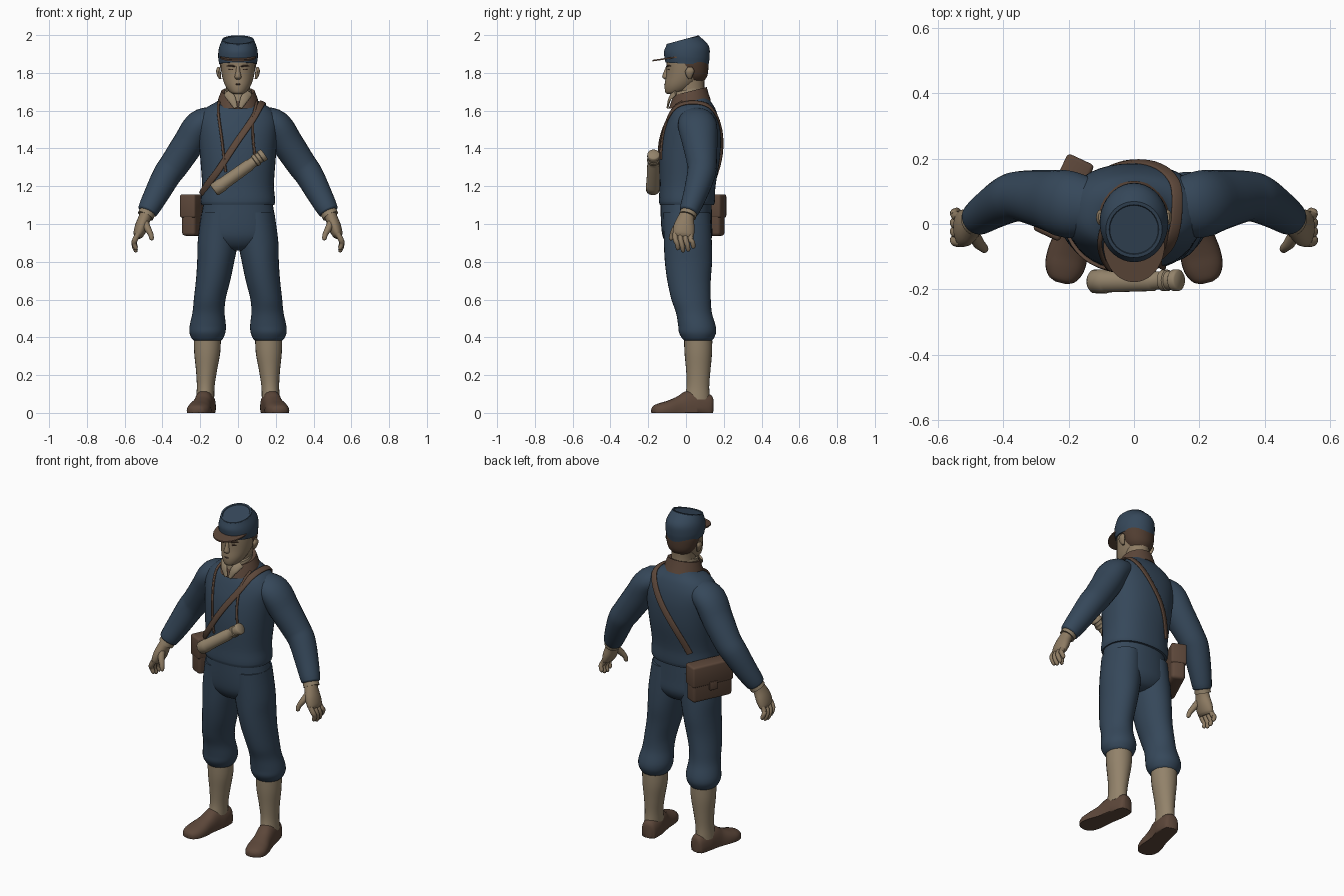
import bpy, bmesh, math
from mathutils import Vector, Matrix
from mathutils.bvhtree import BVHTree


def material(name, rgb):
    m = bpy.data.materials.new(name)
    m.diffuse_color = (*rgb, 1)
    return m


BLUE = material("blue cloth", (.036, .064, .102))
SKIN = material("skin", (.27, .20, .125))
BEIGE = material("beige cloth", (.29, .225, .145))
BROWN = material("brown leather", (.108, .063, .042))
HAIR = material("dark brown hair", (.08, .046, .03))


def finish(bm, name, mat, angle=50):
    bmesh.ops.recalc_face_normals(bm, faces=bm.faces[:])
    me = bpy.data.meshes.new(name)
    bm.to_mesh(me)
    bm.free()
    me.materials.append(mat)
    me.shade_smooth()
    me.set_sharp_from_angle(angle=math.radians(angle))
    ob = bpy.data.objects.new(name, me)
    bpy.context.collection.objects.link(ob)
    return ob


def smooth_path(pts, steps):
    """Chord-length Hermite interpolation of equal-length tuples."""
    P = [Vector(p) for p in pts]
    if steps == 1:
        return P
    T = [0.0]
    for a, b in zip(P, P[1:]):
        T.append(T[-1] + max((b - a).length, 1e-4))
    last = len(P) - 1
    M = []
    for i in range(len(P)):
        lo, hi = max(i - 1, 0), min(i + 1, last)
        M.append((P[hi] - P[lo]) / (T[hi] - T[lo]))
    out = []
    for i in range(last):
        h = T[i + 1] - T[i]
        for k in range(steps):
            t = k / steps
            out.append(P[i] * (2*t**3 - 3*t**2 + 1) + M[i] * (h * (t**3 - 2*t**2 + t))
                       + P[i + 1] * (3*t**2 - 2*t**3) + M[i + 1] * (h * (t**3 - t**2)))
    return out + [P[-1]]


def tube(name, pts, mat, ref=None, center=None, n=24, steps=4, power=2.0, floor=False):
    """Loft of elliptical rings (x, y, z, ra, rb[, slope]); horizontal rings
    unless ref (direction of ra) or center (ribbon wrapped round a point) is given."""
    P = smooth_path(pts, steps)
    bm = bmesh.new()
    rings = []
    for i, p in enumerate(P):
        c = Vector(p[:3])
        a, b = Vector((1, 0, 0)), Vector((0, 1, 0))
        if ref or center:
            t = (Vector(P[min(i + 1, len(P) - 1)][:3]) - Vector(P[max(i - 1, 0)][:3])).normalized()
            if center:
                a = t.cross(c - Vector(center)).normalized()
            else:
                r = Vector(ref)
                a = (r - t * r.dot(t)).normalized()
            b = t.cross(a)
        elif len(p) > 5:
            b = Vector((0, 1, p[5]))
        ring = []
        for k in range(n):
            w = 2 * math.pi * k / n
            u, v = (math.copysign(abs(f) ** (2 / power), f) for f in (math.cos(w), math.sin(w)))
            q = c + a * (p[3] * u) + b * (p[4] * v)
            if floor:
                q.z = max(q.z, 0)
            ring.append(bm.verts.new(q))
        rings.append(ring)
    for r0, r1 in zip(rings, rings[1:]):
        for k in range(n):
            j = (k + 1) % n
            bm.faces.new((r0[k], r0[j], r1[j], r1[k]))
    bm.faces.new(rings[0])
    bm.faces.new(rings[-1])
    return finish(bm, name, mat)


def flip(pts, s):
    return [(p[0] * s, *p[1:]) for p in pts]


def box(name, size, offset, bevel, mat, frame):
    bm = bmesh.new()
    bmesh.ops.create_cube(bm, size=1, matrix=Matrix.Translation(offset) @ Matrix.Diagonal((*size, 1)))
    bmesh.ops.bevel(bm, geom=bm.edges[:], offset=bevel, segments=3, profile=.5, affect='EDGES')
    bm.transform(frame)
    return finish(bm, name, mat, 35)


# Jacket body
jacket = [tube("jacket", [
    (0, .005, 1.10, .192, .143), (0, .005, 1.12, .197, .148), (0, .008, 1.2, .19, .148),
    (0, .02, 1.35, .2, .16), (0, .03, 1.47, .21, .155), (0, .037, 1.55, .212, .138),
    (0, .04, 1.61, .175, .115), (0, .045, 1.65, .11, .085), (0, .04, 1.68, .08, .07)],
    BLUE, n=40, power=2.3)]

# Trouser seat
tube("trouser_seat", [(0, 0, 1.13, .18, .135), (0, .003, 1.0, .2, .135), (0, .008, .93, .2, .13),
                      (0, .01, .88, .13, .1), (0, .01, .86, .05, .06)], BLUE, n=32, power=2.2)

for s, side in ((1, "left"), (-1, "right")):
    # Sleeve
    jacket.append(tube(side + "_sleeve", flip([
        (.12, .05, 1.56, .085, .065), (.2, .06, 1.525, .103, .08), (.26, .073, 1.43, .093, .083),
        (.34, .085, 1.31, .078, .078), (.375, .08, 1.262, .075, .075), (.43, .05, 1.16, .064, .066),
        (.478, .017, 1.07, .052, .054), (.482, .014, 1.062, .045, .046)], s), BLUE, ref=(0, 1, 0)))
    # Shirt cuff, hand, fingers and thumb
    tube(side + "_shirt_cuff", flip([(.475, .018, 1.07, .044, .044), (.49, .008, 1.042, .046, .044)], s),
         BEIGE, ref=(0, 1, 0), steps=1)
    tube(side + "_hand", flip([
        (.478, .015, 1.07, .036, .034), (.495, 0, 1.03, .044, .033), (.512, -.01, .985, .056, .034),
        (.527, -.014, .945, .056, .028), (.533, -.016, .93, .048, .018)], s), SKIN, ref=(0, 1, 0))
    for i in range(4):
        y, d = -.057 + .027 * i, (.012, 0, .004, .02)[i]
        tube(f"{side}_finger_{i + 1}", flip([
            (.527, y, .95, .014, .015), (.546, y + .002, .915, .014, .015),
            (.55, y + .01, .885 + d, .013, .013), (.54, y + .015, .858 + d, .011, .011),
            (.535, y + .016, .852 + d, .004, .004)], s), SKIN, ref=(0, 1, 0), n=10)
    tube(side + "_thumb", flip([
        (.498, -.02, 1.02, .02, .02), (.478, -.055, .975, .019, .018), (.462, -.072, .945, .014, .014),
        (.457, -.078, .92, .011, .011), (.457, -.079, .913, .004, .004)], s), SKIN, ref=(0, 1, 0), n=12)
    # Trouser leg, gathered below the knee
    tube(side + "_trouser_leg", flip([
        (.095, .004, 1.06, .098, .125), (.108, .01, .9, .106, .127), (.118, .013, .8, .098, .125),
        (.132, .016, .7, .091, .115), (.15, .027, .6, .084, .104), (.156, .042, .53, .085, .095),
        (.16, .058, .46, .096, .099), (.162, .061, .425, .095, .098), (.162, .063, .395, .083, .084),
        (.162, .064, .383, .072, .074)], s), BLUE, n=32)
    # Stocking
    tube(side + "_stocking", flip([
        (.162, .064, .42, .072, .075), (.163, .065, .32, .069, .073), (.167, .065, .22, .055, .064),
        (.171, .063, .14, .047, .06), (.174, .058, .07, .048, .068)], s), BEIGE)
    # Shoe, toe turned out
    tube(side + "_shoe", flip([
        (.161, .142, .035, .026, .04), (.163, .128, .035, .042, .065), (.17, .07, .03, .053, .08),
        (.18, .02, .03, .052, .088), (.19, -.03, .02, .053, .07), (.203, -.09, .012, .062, .054),
        (.213, -.135, .01, .06, .043), (.221, -.168, .01, .042, .03), (.224, -.18, .01, .018, .015)], s),
        BROWN, ref=(1, 0, 0), power=2.4, floor=True)
    # Ear, eyebrow, eye and shirt lapel
    tube(side + "_ear", flip([(.094, .02, 1.768, .006, .008), (.1, .018, 1.785, .01, .017),
                              (.104, .02, 1.81, .012, .024), (.103, .022, 1.83, .006, .012)], s), SKIN, n=12)
    tube(side + "_eyebrow", flip([(.014, -.1, 1.834, .005, .003), (.035, -.096, 1.838, .006, .005),
                                  (.06, -.081, 1.836, .003, .003)], s), HAIR, ref=(0, 1, 0), n=8)
    tube(side + "_eye", flip([(.02, -.098, 1.818, .003, .002), (.035, -.093, 1.818, .004, .005),
                              (.05, -.087, 1.817, .003, .002)], s), HAIR, ref=(0, 1, 0), n=8)
    tube(side + "_shirt_lapel", flip([(.06, -.055, 1.695, .006, .02), (.035, -.085, 1.665, .007, .022),
                                      (.012, -.098, 1.615, .005, .01)], s), BEIGE, ref=(0, 1, 0), n=12)

# Neck, head, nose and mouth
tube("neck", [(0, .04, 1.62, .07, .07), (0, .025, 1.72, .064, .072), (0, .03, 1.8, .066, .07)], SKIN)
tube("head", [
    (0, -.075, 1.688, .022, .025), (0, -.055, 1.7, .045, .055), (0, -.03, 1.735, .069, .083),
    (0, -.006, 1.785, .085, .1), (0, .004, 1.84, .092, .107), (0, .005, 1.9, .092, .106)], SKIN, n=32)
tube("nose", [(0, -.094, 1.84, .009, .009), (0, -.102, 1.805, .012, .016), (0, -.106, 1.778, .018, .02),
              (0, -.104, 1.766, .012, .01)], SKIN, n=12)
tube("mouth", [(-.027, -.1, 1.738, .003, .002), (0, -.112, 1.74, .004, .004),
               (.027, -.1, 1.738, .003, .002)], HAIR, ref=(0, 1, 0), n=8)
tube("hair", [(0, .045, 1.75, .05, .045), (0, .038, 1.785, .08, .075), (0, .025, 1.84, .096, .094),
              (0, .02, 1.88, .097, .098)], HAIR, n=32)

# Cap with sloping crown and visor
tube("cap", [(0, .005, 1.848, .1, .114, -.06), (0, .005, 1.885, .105, .12, -.02),
             (0, .002, 1.93, .101, .118, .12), (0, -.017, 1.972, .086, .086, .27)], BLUE, n=40)
tube("cap_top", [(0, -.017, 1.965, .085, .085, .27), (0, -.017, 1.976, .085, .085, .27),
                 (0, -.017, 1.976, .076, .076, .27), (0, -.017, 1.970, .073, .073, .27)],
     BLUE, n=40, steps=1)
tube("cap_visor", [(0, -.062, 1.878, .094, .116, .15), (0, -.062, 1.886, .094, .116, .15)],
     BROWN, n=40, steps=1)

# Leather collar and shirt collar
tube("collar", [(0, .02, 1.632, .112, .112, .2), (0, .02, 1.665, .104, .1, .23),
                (0, .022, 1.703, .089, .088, .25), (0, .022, 1.7, .07, .07, .25)],
     BROWN, n=32, steps=1)
tube("shirt_collar", [(0, .008, 1.67, .078, .085, .25), (0, .008, 1.712, .07, .077, .22)],
     BEIGE, n=32, steps=1)

# Surface the straps are laid on
MID = Vector((0, .03, 1.35))
trees = [BVHTree.FromPolygons([v.co[:] for v in o.data.vertices],
                              [p.vertices[:] for p in o.data.polygons]) for o in jacket]


def strap(name, pts, half_width, half_thick):
    path = []
    for p in smooth_path(pts, 5):
        d = (p - MID).normalized()
        hits = [h for h in (t.ray_cast(p + d * .06, -d, .2)[0] for t in trees) if h]
        if hits:
            p = max(hits, key=lambda h: (h - MID).length) + d * half_thick
        path.append((*p, half_width, half_thick))
    tube(name, path, BROWN, center=MID[:], n=12, steps=1, power=3)


strap("bag_strap", [
    (-.2, -.04, 1.15), (-.17, -.09, 1.2), (-.1, -.13, 1.29), (0, -.13, 1.44), (.08, -.1, 1.56),
    (.125, -.03, 1.64), (.135, .05, 1.65), (.12, .13, 1.61), (.05, .185, 1.5), (-.06, .19, 1.34),
    (-.14, .19, 1.2), (-.17, .18, 1.13)], .018, .006)
strap("case_strap_right", [(-.1, -.02, 1.65), (-.102, -.07, 1.59), (-.088, -.13, 1.45),
                           (-.068, -.15, 1.27)], .007, .006)
strap("case_strap_left", [(.1, -.02, 1.65), (.078, -.09, 1.56), (.082, -.13, 1.46),
                          (.1, -.15, 1.34)], .007, .006)

# Tubular case slung on the chest
A, B = Vector((-.128, -.176, 1.178)), Vector((.14, -.172, 1.37))
tube("chest_case", [(*A.lerp(B, t), r, r) for t, r in (
    (0, .03), (.02, .036), (.16, .037), (.18, .034), (.7, .032), (.72, .028), (.8, .028),
    (.81, .033), (.86, .033), (.87, .029), (.92, .029), (.93, .033), (.985, .033), (1, .028))],
    BEIGE, ref=(0, 1, 0), steps=1)

# Shoulder bag on the hip, with flap and fastening tab
frame = Matrix.Translation((-.213, .08, 1.045)) @ Matrix.Rotation(math.radians(155), 4, 'Z')
box("bag", (.08, .25, .215), (0, 0, 0), .018, BROWN, frame)
box("bag_flap", (.09, .258, .125), (.003, 0, .05), .012, BROWN, frame)
box("bag_tab", (.014, .05, .05), (.046, 0, -.02), .004, BROWN, frame)
